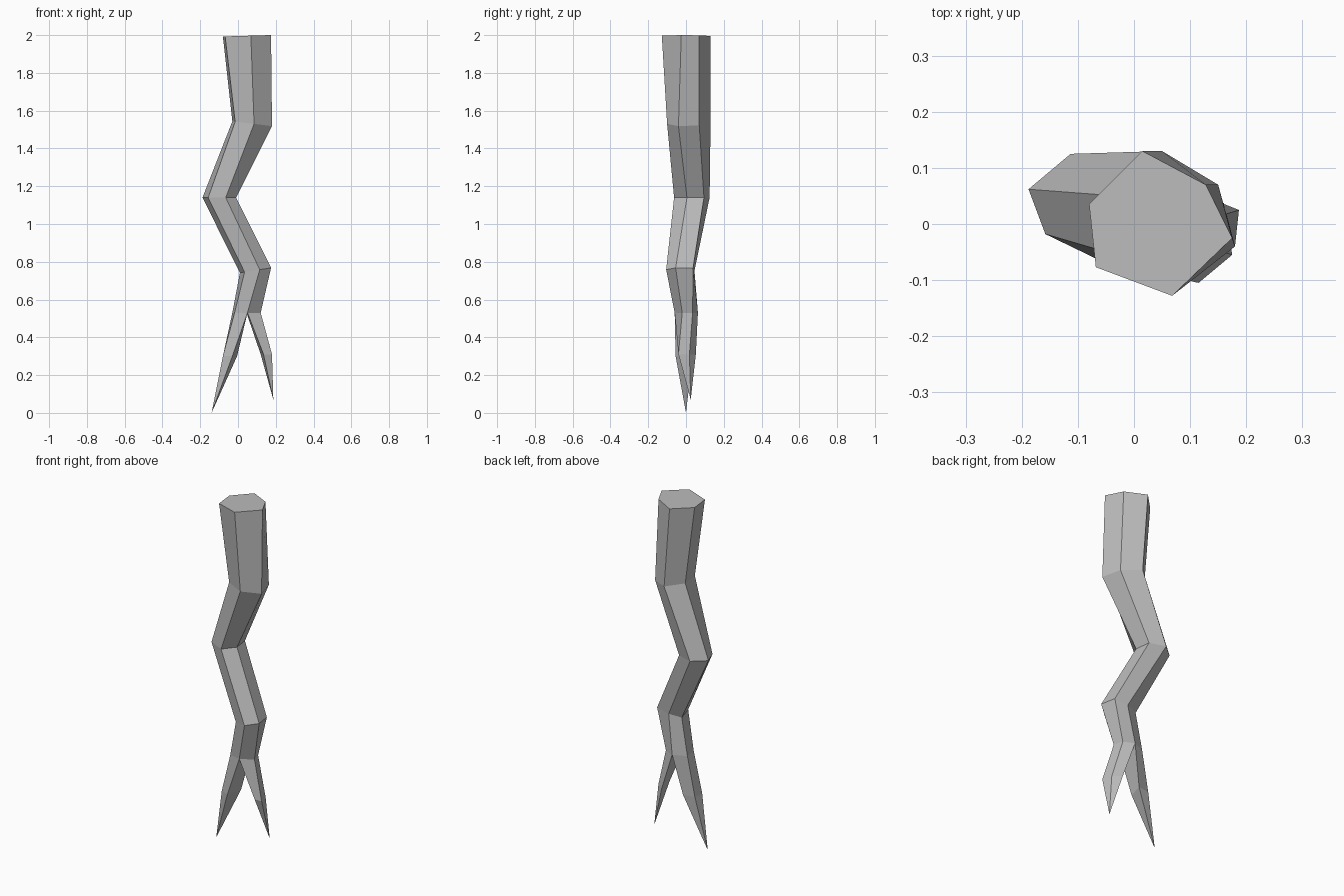
import bpy, bmesh

if "Cube" in bpy.data.objects:
    bpy.data.objects.remove(bpy.data.objects["Cube"])

bark = bpy.data.materials.new("pale_grey_root")
bark.diffuse_color = (0.5, 0.5, 0.5, 1)
bark.use_nodes = True
bark.node_tree.nodes["Principled BSDF"].inputs["Base Color"].default_value = bark.diffuse_color

# Trunk sections: height, slope of the section along x, hexagon corners (x, y)
# Corners run left-back, left-front, front, right, right-back, back
SECTIONS = [
    (1.995, 0.03, [(-.08, .035), (-.068, -.077), (.068, -.128), (.175, -.025), (.128, .07), (.015, .13)]),
    (1.54, -0.12, [(-.03, .05), (-.015, -.06), (.085, -.10), (.18, -.04), (.15, .07), (.05, .13)]),
    (1.14, 0.00, [(-.188, .062), (-.158, -.018), (-.065, -.063), (-.01, .005), (-.022, .095), (-.113, .125)]),
    (0.74, 0.16, [(.01, .025), (.035, -.07), (.115, -.105), (.175, -.055), (.16, .037), (.08, .045)]),
    (0.53, 0.00, [(-.03, .03), (-.018, -.045), (.05, -.06), (.12, -.02), (.105, .035), (.045, .063)]),
]
# Forks: trunk corners each one grows from, knee height, knee corners, tip
FORKS = [
    ((0, 1, 2, 5), 0.30, [(-.075, .025), (-.08, -.035), (-.03, -.055), (-.005, .035)], (-.14, 0, .0)),
    ((2, 3, 4, 5), 0.31, [(.135, -.04), (.18, -.04), (.165, .018), (.12, .052)], (.187, .025, .07)),
]

bm = bmesh.new()


def section(z, slope, corners):
    return [bm.verts.new((x, y, min(2.0, z + slope * x))) for x, y in corners]


def bridge(upper, lower):
    n = len(upper)
    for i in range(n):
        j = (i + 1) % n
        bm.faces.new((upper[i], lower[i], lower[j], upper[j]))


# Crooked trunk with a flat cut top
rings = [section(*s) for s in SECTIONS]
bm.faces.new(rings[0])
for upper, lower in zip(rings, rings[1:]):
    bridge(upper, lower)

# Two forked root ends, each closing to a point
for picks, z, corners, tip in FORKS:
    start = [rings[-1][i] for i in picks]
    knee = section(z, 0, corners)
    bridge(start, knee)
    end = bm.verts.new(tip)
    for i in range(4):
        bm.faces.new((knee[i], end, knee[(i + 1) % 4]))

bmesh.ops.recalc_face_normals(bm, faces=bm.faces)
mesh = bpy.data.meshes.new("forked_root")
bm.to_mesh(mesh)
bm.free()
mesh.materials.append(bark)
root = bpy.data.objects.new("forked_root", mesh)
bpy.context.collection.objects.link(root)
